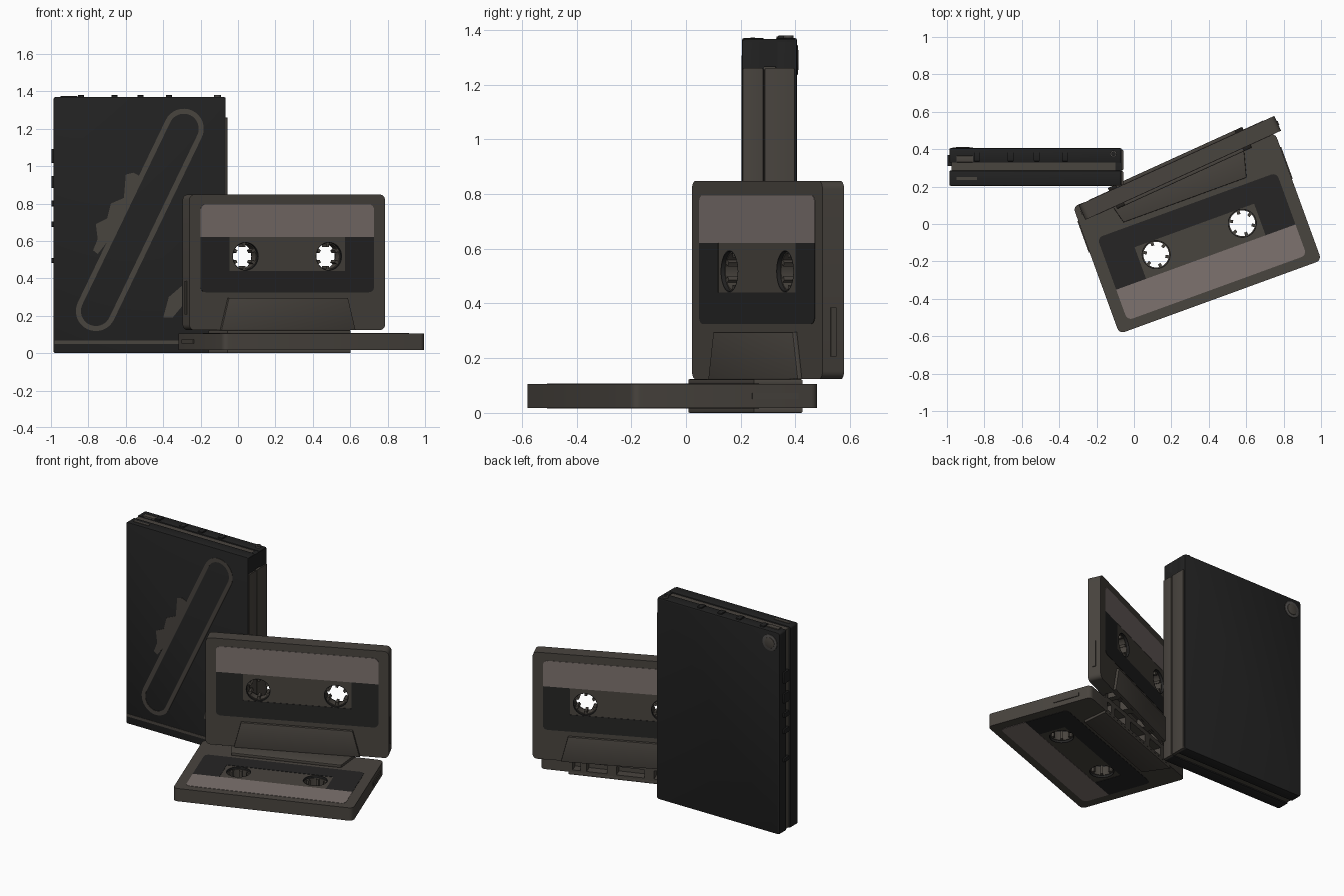
import bpy, bmesh, math
from mathutils import Matrix, Vector

if "Cube" in bpy.data.objects:
    bpy.data.objects.remove(bpy.data.objects["Cube"])


def mat(name, rgb):
    m = bpy.data.materials.new(name)
    m.diffuse_color = (*rgb, 1)
    m.use_nodes = True
    m.node_tree.nodes["Principled BSDF"].inputs["Base Color"].default_value = m.diffuse_color
    return m


CASE = mat("warm grey plastic", (0.066, 0.058, 0.049))
LABEL = mat("dusty pink label", (0.205, 0.168, 0.157))
BLACK = mat("black plastic", (0.0155, 0.0155, 0.0155))
DARK = mat("dark label", (0.019, 0.0185, 0.018))
KNOB = mat("knob grey", (0.075, 0.07, 0.066))


def arc(cx, cy, r, a0, a1, n):
    return [(cx + r * math.cos(math.radians(a0 + (a1 - a0) * i / n)),
             cy + r * math.sin(math.radians(a0 + (a1 - a0) * i / n))) for i in range(n + 1)]


def circle(cx, cy, r, n=32):
    return arc(cx, cy, r, 0, 360, n)[:-1]


def rrect(x0, x1, y0, y1, r=0.0):
    if r == 0:
        return [(x0, y0), (x1, y0), (x1, y1), (x0, y1)]
    return (arc(x1 - r, y1 - r, r, 0, 90, 5) + arc(x0 + r, y1 - r, r, 90, 180, 5)
            + arc(x0 + r, y0 + r, r, 180, 270, 5) + arc(x1 - r, y0 + r, r, 270, 360, 5))


def shape(name, loops, w0, w1, material, M, bevel=0.0):
    """Flat outline (first loop) with holes (other loops), extruded from w0 to w1."""
    bm = bmesh.new()
    if len(loops) == 1:
        f = bm.faces.new([bm.verts.new((x, y, w0)) for x, y in loops[0]])
        res = bmesh.ops.extrude_face_region(bm, geom=[f])["geom"]
        bmesh.ops.translate(bm, vec=(0, 0, w1 - w0),
                            verts=[v for v in res if isinstance(v, bmesh.types.BMVert)])
        if bevel:
            rim = [e for e in bm.edges if abs(e.verts[0].co.z - e.verts[1].co.z) < 1e-6]
            bmesh.ops.bevel(bm, geom=rim, offset=bevel, segments=2, profile=0.5, affect='EDGES')
    else:
        cu = bpy.data.curves.new(name, 'CURVE')
        cu.dimensions, cu.fill_mode, cu.extrude = '2D', 'BOTH', (w1 - w0) / 2
        for loop in loops:
            sp = cu.splines.new('POLY')
            sp.points.add(len(loop) - 1)
            for p, (x, y) in zip(sp.points, loop):
                p.co = (x, y, 0, 1)
            sp.use_cyclic_u = True
        tmp = bpy.data.objects.new("outline", cu)
        bpy.context.collection.objects.link(tmp)
        dg = bpy.context.evaluated_depsgraph_get()
        cm = bpy.data.meshes.new_from_object(tmp.evaluated_get(dg))
        bm.from_mesh(cm)
        bpy.data.objects.remove(tmp)
        bpy.data.meshes.remove(cm)
        bmesh.ops.translate(bm, vec=(0, 0, (w0 + w1) / 2), verts=bm.verts)
        bmesh.ops.remove_doubles(bm, verts=bm.verts, dist=1e-5)
    bmesh.ops.recalc_face_normals(bm, faces=bm.faces)
    for f in bm.faces:
        f.material_index = 0
    me = bpy.data.meshes.new(name)
    bm.to_mesh(me)
    bm.free()
    me.materials.clear()
    me.materials.append(material)
    me.shade_smooth()
    me.set_sharp_from_angle(angle=math.radians(35))
    ob = bpy.data.objects.new(name, me)
    ob.matrix_world = M
    bpy.context.collection.objects.link(ob)
    return ob


# ---------- cassette: u across, v towards the label edge, w through the thickness
HW, HH, T, TT = 0.575, 0.3625, 0.0435, 0.0615
HU, HV, HR = 0.245, 0.032, 0.078


def cassette(tag, M):
    holes = [circle(s * HU, HV, HR) for s in (-1, 1)]
    outline = rrect(-HW, HW, -HH, HH, 0.03)
    # core layer with notches along the tape edge
    core = arc(HW - .03, HH - .03, .03, 0, 90, 5) + arc(-HW + .03, HH - .03, .03, 90, 180, 5)
    core += arc(-HW + .03, -HH + .03, .03, 180, 270, 5)
    for a, b in ((-.37, -.32), (-.28, -.15), (-.09, .09), (.15, .28), (.32, .37)):
        core += [(a, -HH), (a, -HH + .06), (b, -HH + .06), (b, -HH)]
    core += arc(HW - .03, -HH + .03, .03, 270, 360, 5)
    shape(tag + "_core", [core] + holes, -.028, .028, CASE, M)

    trap = [(-.395, -HH), (.395, -HH), (.35, -.19), (-.35, -.19)]
    for side, s in (("front", 1), ("back", -1)):
        def plate(name, loops, a, b, m, bevel=0.0):
            shape(f"{tag}_{side}_{name}", loops, min(s * a, s * b), max(s * a, s * b), m, M, bevel)
        plate("shell", [outline] + holes, .028, T, CASE)
        plate("head_block", [trap], T - .002, TT, CASE, .004)
        # dark label is an upside-down U around the clear window
        lab = arc(-.51 + .03, -.16 + .03, .03, 180, 270, 5) + arc(.51 - .03, -.16 + .03, .03, 270, 360, 5)
        lab += [(.51, .135), (.34, .135), (.34, -.045), (-.34, -.045), (-.34, .135), (-.51, .135)]
        plate("dark_label", [lab], T - .001, T + .002, DARK)
        pink = [(-.51, .135), (.51, .135)] + arc(.48, .28, .03, 0, 90, 5) + arc(-.48, .28, .03, 90, 180, 5)
        plate("pink_label", [pink], T - .001, T + .002, LABEL)

    # reels: dark sleeve plus a hub with six teeth
    for n, s in (("left", -1), ("right", 1)):
        c = s * HU
        shape(f"{tag}_{n}_sleeve", [circle(c, HV, HR), circle(c, HV, .0735)], -T, T, DARK, M)
        gear = []
        for k in range(6):
            a = 60 * k + 30
            gear += arc(c, HV, .051, a - 9, a + 9, 2) + arc(c, HV, .0685, a + 7, a + 53, 6)
        shape(f"{tag}_{n}_hub", [circle(c, HV, .075), gear], -.028, .028, CASE, M)
        # raised grip on each end
        e = s * HW
        shape(f"{tag}_{n}_grip", [rrect(e - .005, e + .005, -.28, -.10)], -.011, .011, CASE, M)


flat = Matrix.Translation((.338, -.05, TT)) @ Matrix.Rotation(math.radians(200), 4, 'Z')
stand = (Matrix.Translation((.245, .30, 2 * TT + HH)) @ Matrix.Rotation(math.radians(24.5), 4, 'Z')
         @ Matrix.Rotation(math.radians(90), 4, 'X'))
cassette("flat_cassette", flat)
cassette("standing_cassette", stand)

# ---------- pocket tape player, outlines drawn in x and z, depth given as y
FRONT = Matrix.Rotation(math.radians(90), 4, 'X')


def player(name, loops, y0, y1, m, bevel=0.0):
    return shape("player_" + name, loops, -y1, -y0, m, FRONT, bevel)


X0, X1, ZT = -.987, -.066, 1.37
player("front_shell", [rrect(X0, X1, .0, ZT, .014)], .205, .286, BLACK, .006)
player("middle_band", [rrect(X0 + .01, X1 - .006, .008, ZT - .008)], .28, .335, CASE)
player("back_shell", [rrect(X0, X1, .0, ZT, .014)], .328, .405, BLACK, .006)
# grey hinge rails on the right side and underneath
player("side_rail_front", [rrect(-.08, -.057, .002, 1.26)], .207, .283, CASE, .006)
player("side_rail_back", [rrect(-.08, -.057, .002, 1.26)], .287, .398, CASE, .006)
player("cap_corner", [rrect(-.1, X1, 1.265, ZT - .004)], .21, .40, BLACK, .004)
# front trim line and worn outline of the window
player("front_trim", [rrect(-.98, -.07, .05, .068)], .203, .21, CASE)


def capsule(r):
    ang = math.degrees(math.atan2(.975, .47))
    return arc(-.29, 1.20, r, ang - 90, ang + 90, 16) + arc(-.76, .225, r, ang + 90, ang + 270, 16)


player("window_outline", [capsule(.107), capsule(.080)], .2025, .207, CASE)
player("worn_patch", [[(-.53, .95), (-.56, .965), (-.60, .955), (-.61, .83), (-.68, .80), (-.70, .72),
                       (-.76, .69), (-.75, .61), (-.775, .55), (-.75, .53), (-.68, .62)]],
       .2025, .207, CASE)
player("worn_corner", [[(-.40, .19), (-.35, .19), (-.30, .25), (-.30, .36), (-.37, .30)]],
       .2025, .207, CASE)

# buttons down the left side and along the top
for i, (z, h) in enumerate(((1.055, .075), (.915, .065), (.80, .03), (.69, .03), (.495, .025))):
    player(f"side_button_{i}", [rrect(-.998, -.97, z - h / 2, z + h / 2)], .31, .37, BLACK, .004)
for i, x in enumerate((-.84, -.66, -.52, -.37)):
    player(f"top_button_{i}", [rrect(x - .016, x + .016, 1.35, 1.379)], .335, .385, BLACK, .004)
player("top_switch", [rrect(-.95, -.84, 1.36, 1.373)], .235, .252, CASE)
player("top_slider", [rrect(-.95, -.86, 1.35, 1.376)], .33, .365, CASE, .003)
# headphone socket on top
shape("player_socket", [circle(-.11, .375, .018, 20), circle(-.11, .375, .009, 20)], 1.36, 1.38, KNOB, Matrix())
# volume knob on the back corner
player("knob_rim", [circle(-.915, 1.29, .055)], .39, .409, KNOB, .003)
player("knob_face", [circle(-.915, 1.29, .036)], .40, .412, CASE, .002)
